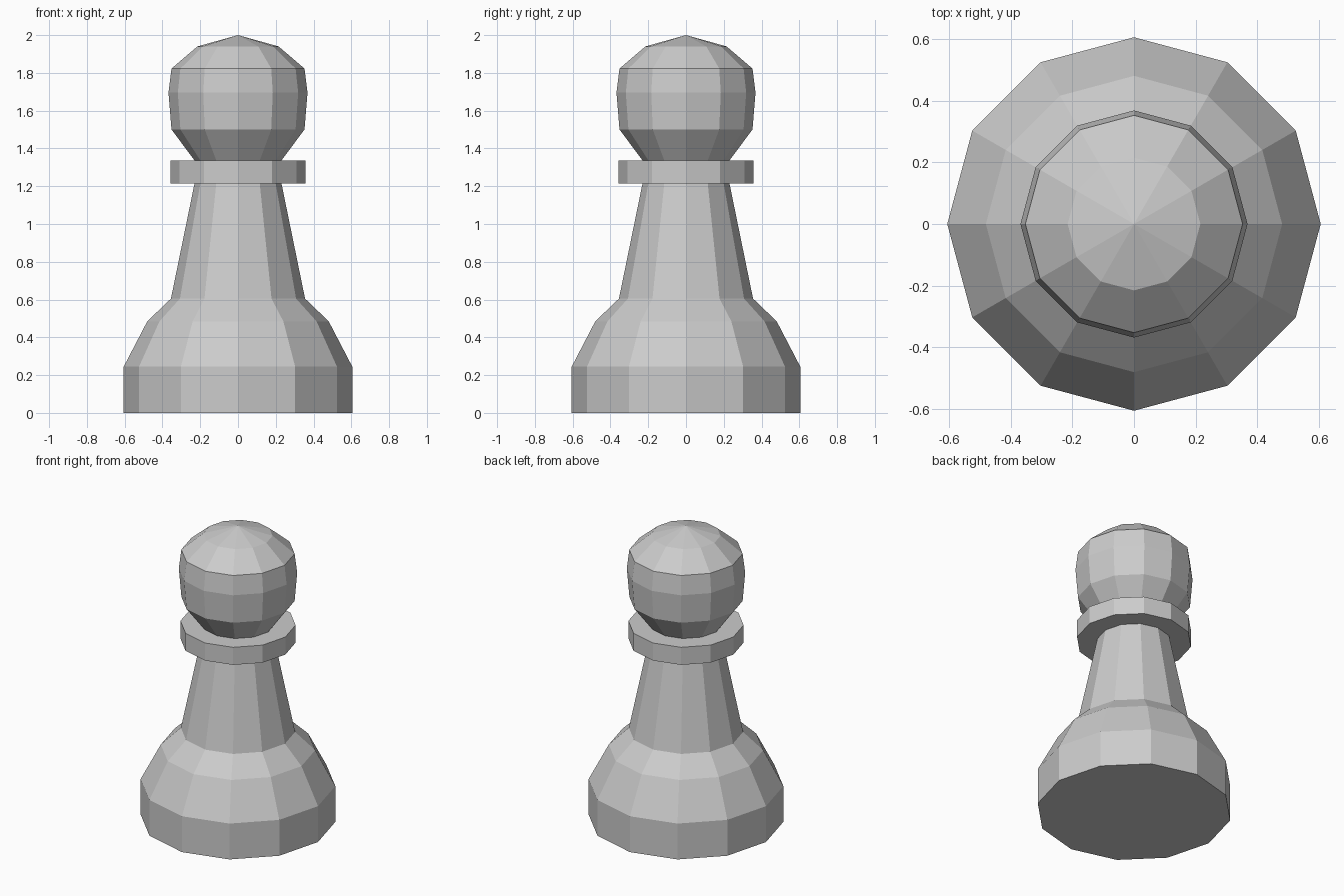
import bpy, bmesh
from math import cos, sin, tau

if "Cube" in bpy.data.objects:
    bpy.data.objects.remove(bpy.data.objects["Cube"])

SIDES = 12


def lathe(name, profile):
    """Turn a bottom-to-top (radius, z) profile into a closed faceted solid."""
    bm = bmesh.new()
    rings = []
    for r, z in profile:
        if r == 0:
            rings.append([bm.verts.new((0, 0, z))])
        else:
            rings.append([bm.verts.new((r * cos(tau * i / SIDES), r * sin(tau * i / SIDES), z))
                          for i in range(SIDES)])
    for low, high in zip(rings, rings[1:]):
        for i in range(SIDES):
            j = (i + 1) % SIDES
            if len(high) == 1:
                bm.faces.new((low[i], low[j], high[0]))
            else:
                bm.faces.new((low[i], low[j], high[j], high[i]))
    bm.faces.new(rings[0][::-1])
    if len(rings[-1]) > 1:
        bm.faces.new(rings[-1])
    mesh = bpy.data.meshes.new(name)
    bm.to_mesh(mesh)
    bm.free()
    obj = bpy.data.objects.new(name, mesh)
    bpy.context.collection.objects.link(obj)
    return obj


# Stepped base running up into the tapered stem, which ends inside the collar
lathe("base_and_stem", [(0.605, 0), (0.605, 0.245), (0.48, 0.485),
                        (0.355, 0.605), (0.225, 1.24)])

# Flat ring under the head
lathe("collar", [(0.358, 1.215), (0.358, 1.335)])

# Rounded head with a shallow pointed cap, starting inside the collar
lathe("head", [(0.21, 1.31), (0.352, 1.50), (0.368, 1.695),
               (0.352, 1.823), (0.215, 1.94), (0, 2.0)])
